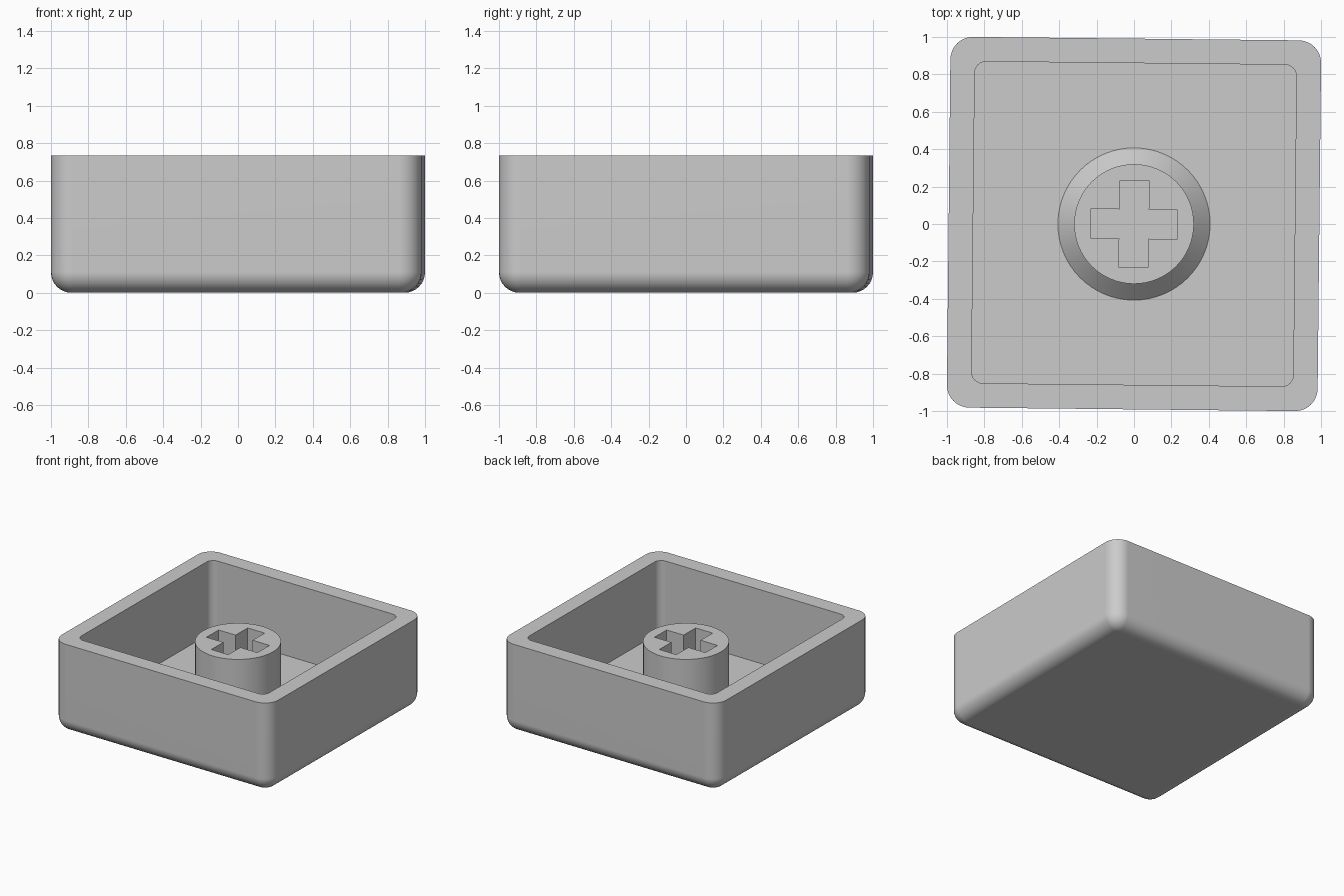
import bpy, bmesh, math

if "Cube" in bpy.data.objects:
    bpy.data.objects.remove(bpy.data.objects["Cube"])

TURN = math.radians(-0.6)      # whole cap is turned slightly
HALF, CORNER, FILLET = 0.991, 0.12, 0.11
HEIGHT, FLOOR = 0.735, 0.13
STEM_TOP, STEM_R, CHAMFER = 0.62, 0.32, 0.087

grey = bpy.data.materials.new("grey_plastic")
grey.diffuse_color = (0.6, 0.6, 0.6, 1)
grey.use_nodes = True
grey.node_tree.nodes["Principled BSDF"].inputs["Base Color"].default_value = grey.diffuse_color


def rounded_square(half, radius, z, steps=8):
    pts = []
    for q in range(4):
        mid = math.radians(45 + 90 * q)
        cx = (half - radius) * math.copysign(1, math.cos(mid))
        cy = (half - radius) * math.copysign(1, math.sin(mid))
        for i in range(steps + 1):
            a = math.radians(90 * q + 90 * i / steps)
            pts.append((cx + radius * math.cos(a), cy + radius * math.sin(a), z))
    return pts


def circle(radius, z, n=64):
    return [(radius * math.cos(2 * math.pi * i / n),
             radius * math.sin(2 * math.pi * i / n), z) for i in range(n)]


def cross(arm, width, z):
    quarter = [(arm, -width), (arm, width), (width, width)]
    pts = []
    for q in range(4):
        c, s = (1, 0, -1, 0)[q], (0, 1, 0, -1)[q]
        pts += [(x * c - y * s, x * s + y * c, z) for x, y in quarter]
    return pts


def loft(bm, rings):
    loops = [[bm.verts.new(p) for p in r] for r in rings]
    for a, b in zip(loops, loops[1:]):
        n = len(a)
        for i in range(n):
            j = (i + 1) % n
            bm.faces.new((a[i], a[j], b[j], b[i]))
    return loops


def finish(bm, name):
    bm.normal_update()
    mesh = bpy.data.meshes.new(name)
    bm.to_mesh(mesh)
    bm.free()
    mesh.materials.append(grey)
    ob = bpy.data.objects.new(name, mesh)
    bpy.context.collection.objects.link(ob)
    ob.rotation_euler.z = TURN
    bpy.ops.object.select_all(action='DESELECT')
    ob.select_set(True)
    bpy.context.view_layer.objects.active = ob
    bpy.ops.object.shade_smooth_by_angle(angle=math.radians(30))
    weighted = ob.modifiers.new("flat_sides", 'WEIGHTED_NORMAL')
    weighted.keep_sharp = True
    return ob


# Shell: filleted base, outer walls, rim, inner walls and floor
bm = bmesh.new()
rings = []
for i in range(9):
    a = math.pi / 2 * i / 8
    inset = FILLET * (1 - math.sin(a))
    rings.append(rounded_square(HALF - inset, CORNER - inset, FILLET * (1 - math.cos(a))))
rings += [rounded_square(HALF, CORNER, HEIGHT),
          rounded_square(0.86, 0.06, HEIGHT),
          rounded_square(0.86, 0.06, FLOOR)]
loops = loft(bm, rings)
bm.faces.new(loops[0][::-1])
bm.faces.new(loops[-1])
finish(bm, "cap_shell")

# Stem: round post with a chamfered foot and a cross-shaped socket
bm = bmesh.new()
post = loft(bm, [circle(STEM_R + CHAMFER, FLOOR),
                 circle(STEM_R, FLOOR + CHAMFER),
                 circle(STEM_R, STEM_TOP)])
socket = loft(bm, [cross(0.233, 0.078, STEM_TOP), cross(0.233, 0.078, FLOOR)])
edges = []
for loop in (post[-1], socket[0]):
    edges += [bm.edges.get((loop[i - 1], loop[i])) for i in range(len(loop))]
fill = bmesh.ops.triangle_fill(bm, edges=edges, use_beauty=True, normal=(0, 0, 1))
for f in fill["geom"]:
    if isinstance(f, bmesh.types.BMFace):
        f.normal_update()
        if f.normal.z < 0:
            f.normal_flip()
finish(bm, "stem")
